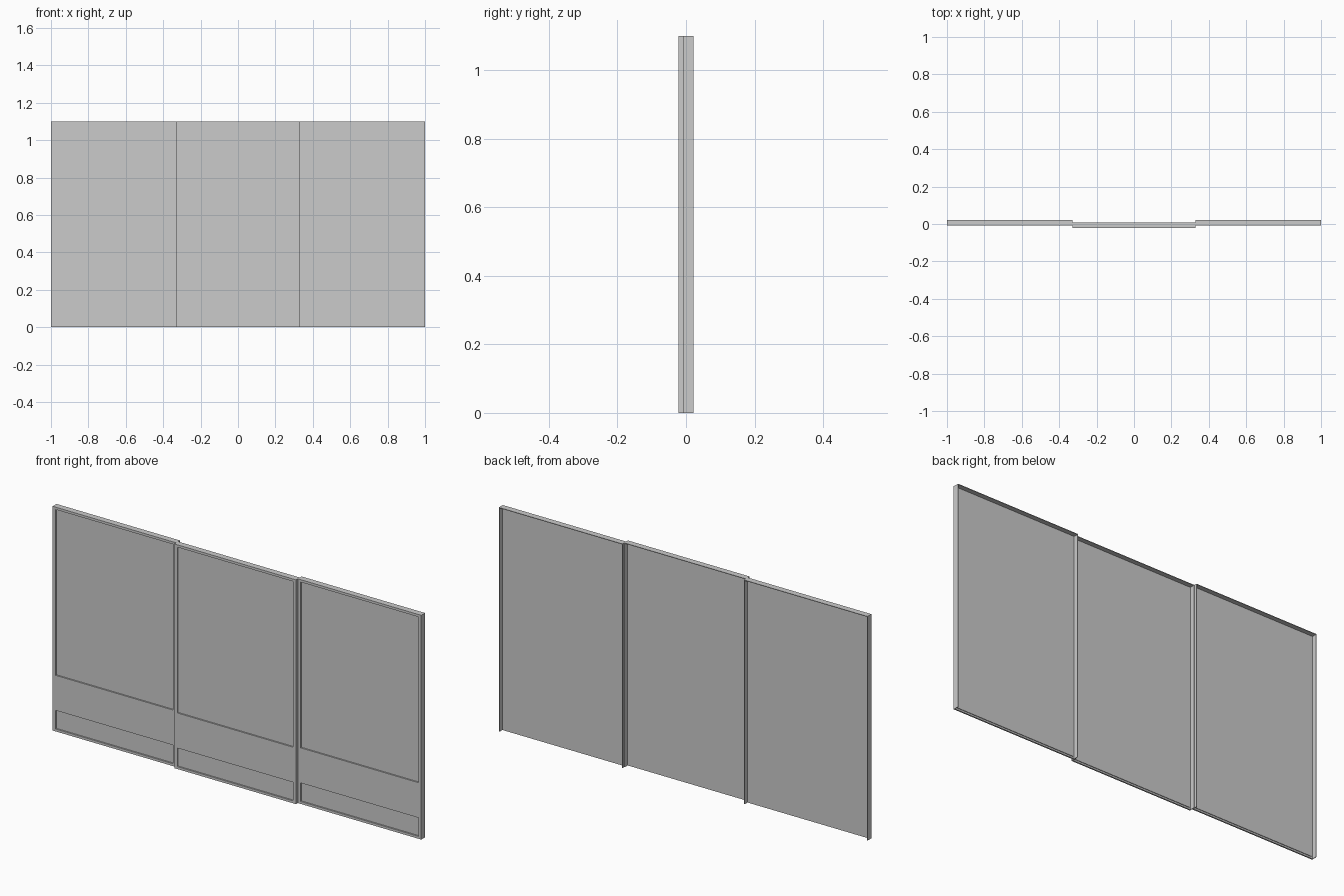
import bpy

if "Cube" in bpy.data.objects:
    bpy.data.objects.remove(bpy.data.objects["Cube"])

HEIGHT = 1.10
DEPTH = 0.030      # full depth of a panel including its rear flanges
FACE = 0.007       # thickness of the front frame
SHEET = 0.003      # thickness of the backing sheet
FLANGE = 0.003     # thickness of the folded edges


def add_box(verts, faces, x0, x1, y0, y1, z0, z1):
    n = len(verts)
    verts += [(x, y, z) for x in (x0, x1) for y in (y0, y1) for z in (z0, z1)]
    quads = [(0, 1, 3, 2), (4, 6, 7, 5), (0, 4, 5, 1),
             (2, 3, 7, 6), (0, 2, 6, 4), (1, 5, 7, 3)]
    faces += [tuple(n + i for i in q) for q in quads]


def make_object(name, boxes):
    verts, faces = [], []
    for b in boxes:
        add_box(verts, faces, *b)
    mesh = bpy.data.meshes.new(name)
    mesh.from_pydata(verts, [], faces)
    mesh.update()
    obj = bpy.data.objects.new(name, mesh)
    bpy.context.collection.objects.link(obj)
    return obj


def frame_object(name, x0, x1, y0, y1):
    """Flush ladder frame: grid of cells with the two openings left out."""
    xs = [x0, x0 + 0.016, x1 - 0.016, x1]
    zs = [0, 0.012, 0.103, 0.275, HEIGHT - 0.012, HEIGHT]
    open_rows = (1, 3)
    verts = [(x, y0, z) for z in zs for x in xs]
    faces = []
    for r in range(5):
        for c in range(3):
            if c == 1 and r in open_rows:
                continue
            i = r * 4 + c
            faces.append((i, i + 1, i + 5, i + 4))
    mesh = bpy.data.meshes.new(name)
    mesh.from_pydata(verts, [], faces)
    mesh.update()
    obj = bpy.data.objects.new(name, mesh)
    bpy.context.collection.objects.link(obj)
    # give the frame its thickness towards the back
    mod = obj.modifiers.new("thickness", "SOLIDIFY")
    mod.thickness = y1 - y0
    mod.offset = -1
    return obj


def sliding_panel(name, x0, x1, front):
    back = front + DEPTH
    # front frame with a tall upper opening and a low lower opening
    frame_object(name + "_frame", x0, x1, front, front + FACE)
    # backing sheet, stopping just short of the frame edges
    m = 0.010
    make_object(name + "_sheet", [(x0 + m, x1 - m, front + FACE,
                front + FACE + SHEET, 0.008, HEIGHT - m)])
    # folded edges on both sides and the top, open at the bottom
    y = front + FACE
    make_object(name + "_flanges", [
        (x0, x0 + FLANGE, y, back, 0, HEIGHT),
        (x1 - FLANGE, x1, y, back, 0, HEIGHT),
        (x0 + FLANGE, x1 - FLANGE, y, back, HEIGHT - FLANGE, HEIGHT)])


# two rear panels with the middle one set forward
sliding_panel("left_panel", -1.0, -0.33, -0.008)
sliding_panel("middle_panel", -0.33, 0.33, -0.022)
sliding_panel("right_panel", 0.33, 1.0, -0.008)
